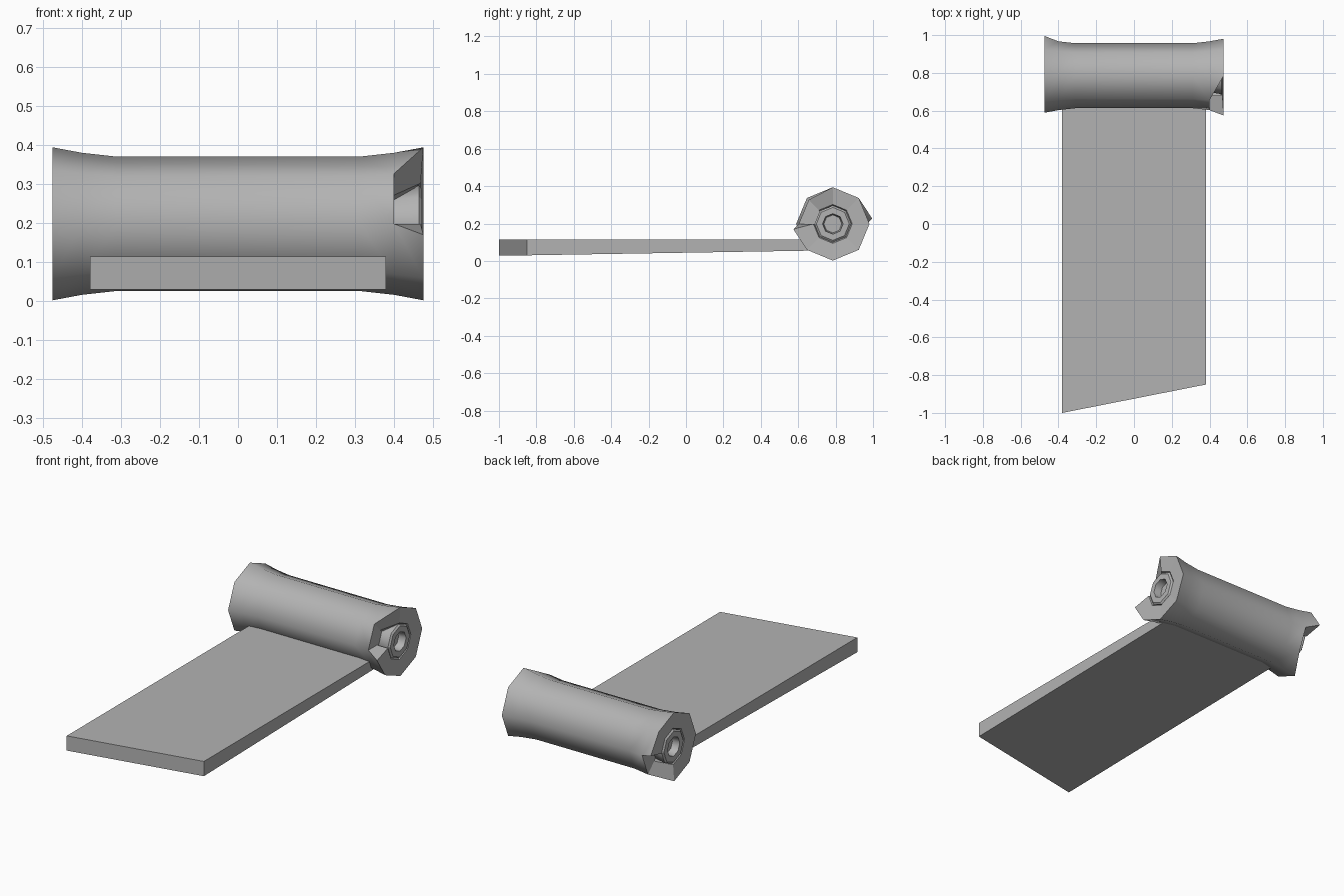
import bpy, bmesh, math
from mathutils import Vector

if "Cube" in bpy.data.objects:
    bpy.data.objects.remove(bpy.data.objects["Cube"])

CY, CZ = 0.785, 0.198   # axis of the roll

grey = bpy.data.materials.new("mid_grey")
grey.diffuse_color = (0.45, 0.45, 0.45, 1)
grey.use_nodes = True
grey.node_tree.nodes["Principled BSDF"].inputs["Base Color"].default_value = grey.diffuse_color


def pt(x, r, k):
    a = math.radians(45 * k)
    return Vector((x, r * math.cos(a), r * math.sin(a)))


def finish(name, bm, mirror=False, smooth=False):
    if mirror:  # the two ends of the roll are point reflections of each other
        dup = bmesh.ops.duplicate(bm, geom=bm.verts[:] + bm.edges[:] + bm.faces[:])["geom"]
        for v in dup:
            if isinstance(v, bmesh.types.BMVert):
                v.co = -v.co
        bmesh.ops.remove_doubles(bm, verts=bm.verts[:], dist=1e-5)
    bmesh.ops.recalc_face_normals(bm, faces=bm.faces[:])
    me = bpy.data.meshes.new(name)
    bm.to_mesh(me)
    bm.free()
    me.materials.append(grey)
    ob = bpy.data.objects.new(name, me)
    bpy.context.collection.objects.link(ob)
    if smooth:
        ob.location = (0, CY, CZ)
        bpy.context.view_layer.objects.active = ob
        ob.select_set(True)
        bpy.ops.object.shade_smooth_by_angle(angle=math.radians(47))
        ob.select_set(False)
        for p in me.polygons:  # end faces stay flat
            if abs(p.normal.x) > 0.35:
                p.use_smooth = False
    return ob


def bridge(bm, a, b):
    for i in range(len(a)):
        j = (i + 1) % len(a)
        bm.faces.new((a[i], a[j], b[j], b[i]))


# Outer roll: one half, eight sides, flaring to a stepped spiral end
bm = bmesh.new()
rings = [[bm.verts.new(pt(x, r, k)) for k in range(8)]
         for x, r in ((0, 0.172), (0.31, 0.172), (0.40, 0.182))]
for a, b in zip(rings, rings[1:]):
    bridge(bm, a, b)
neck = rings[-1]
order = [5, 6, 7, 0, 1, 2]
lip = [bm.verts.new(pt(0.475, 0.196, k)) for k in order]
tip = bm.verts.new((0.475, -0.211, -0.028))
for i in range(5):
    bm.faces.new((neck[order[i]], neck[order[i + 1]], lip[i + 1], lip[i]))
bm.faces.new((neck[4], neck[5], lip[0], tip))
bm.faces.new((neck[2], neck[3], lip[5]))

# End face with its notch, then the gap around the core
outer = [tip] + lip + [neck[3], neck[4]]
angles = [4] + order + [3, 4]
inner = [bm.verts.new(pt(0.468 if i < 7 else 0.40, 0.104, k)) for i, k in enumerate(angles)]
bridge(bm, outer, inner)
floor = [bm.verts.new(pt(0.40, 0.07, k)) for k in angles[:7] + [3]]
for i in range(7):
    bm.faces.new((inner[i], inner[i + 1], floor[i + 1], floor[i]))
bm.faces.new((inner[7], inner[8], floor[0], floor[7]))
finish("outer_roll", bm, mirror=True, smooth=True)

# Inner core visible at each end, with a hollow centre
bm = bmesh.new()
prof = [(0.39, 0.085), (0.464, 0.098), (0.472, 0.088), (0.472, 0.055), (0.43, 0.048)]
core = [[bm.verts.new(pt(x, r, k)) for k in range(8)] for x, r in prof]
for a, b in zip(core, core[1:]):
    bridge(bm, a, b)
bm.faces.new(core[-1])
bm.faces.new(core[0])
finish("inner_core", bm, mirror=True, smooth=True)

# Unrolled sheet: slanted front edge, slightly thinner toward the roll
bm = bmesh.new()
plan = [(-0.38, -1.0), (0.38, -0.85), (0.38, 0.72), (-0.38, 0.72)]
top = [bm.verts.new((x, y, 0.114)) for x, y in plan]
low = [bm.verts.new((x, y, 0.056 if y > 0 else 0.03)) for x, y in plan]
bridge(bm, top, low)
bm.faces.new(top)
bm.faces.new(low)
finish("flat_sheet", bm)
